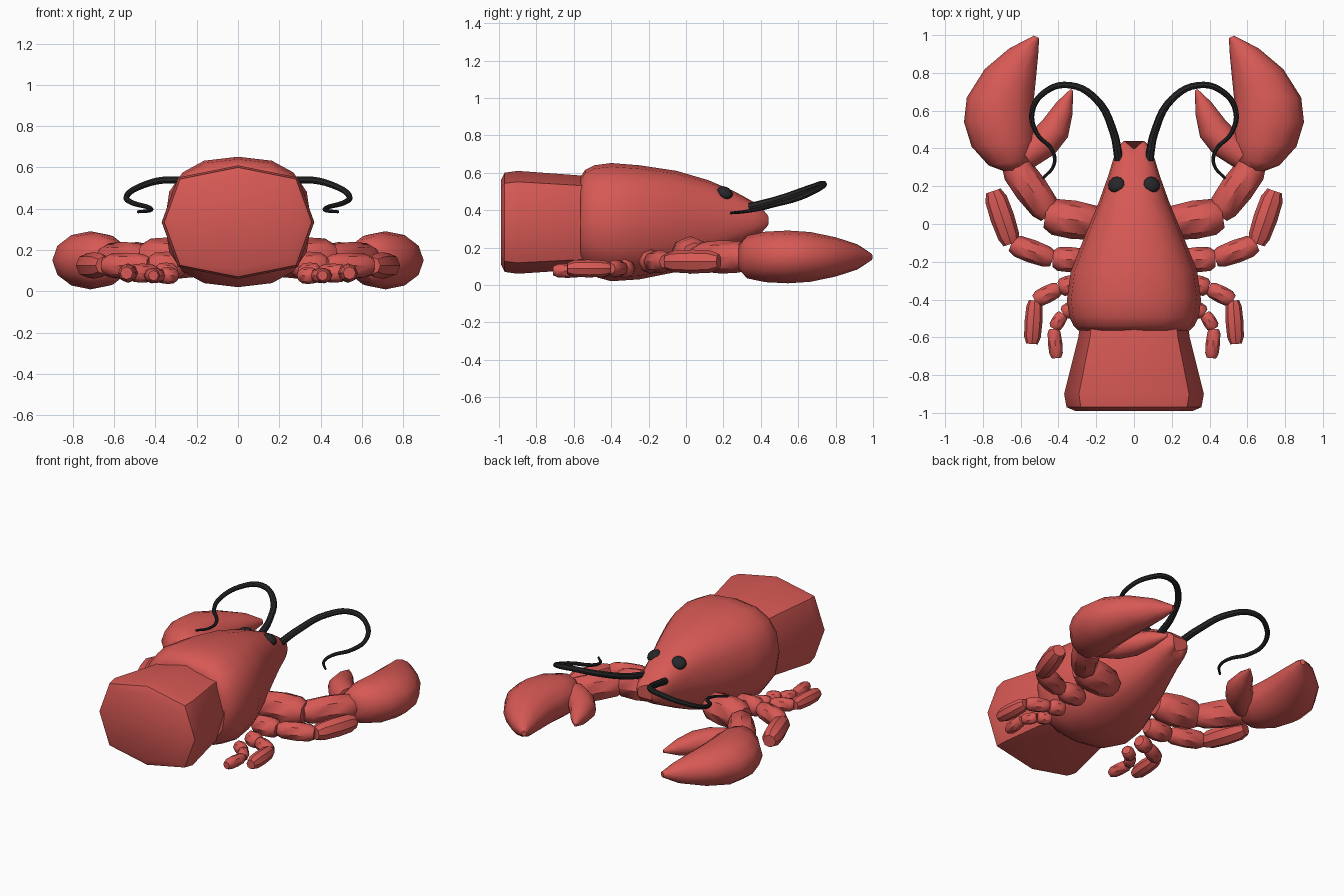
import bpy, bmesh, math
from mathutils import Vector

if "Cube" in bpy.data.objects:
    bpy.data.objects.remove(bpy.data.objects["Cube"])


def material(name, rgb):
    m = bpy.data.materials.new(name)
    m.diffuse_color = (*rgb, 1)
    m.use_nodes = True
    m.node_tree.nodes["Principled BSDF"].inputs["Base Color"].default_value = m.diffuse_color
    return m


RED = material("shell red", (0.68, 0.10, 0.09))
BLACK = material("near black", (0.02, 0.02, 0.022))


def spow(v, e):
    return math.copysign(abs(v) ** e, v)


def finish(ob, mat, angle=42, mirror=False):
    ob.data.materials.append(mat)
    bpy.ops.object.select_all(action='DESELECT')
    ob.select_set(True)
    bpy.context.view_layer.objects.active = ob
    bpy.ops.object.shade_smooth_by_angle(angle=math.radians(angle))
    if mirror:
        ob.modifiers.new("Mirror", 'MIRROR').use_mirror_merge = False
    return ob


def loft(name, rings, sides=12, power=2.0, mirror=False, angle=42):
    """Rings: (outer xy, inner xy, centre z, half height), joined and capped."""
    bm = bmesh.new()
    loops = []
    for p, q, z, h in rings:
        p, q = Vector(p), Vector(q)
        mid, half = (p + q) / 2, (p - q) / 2
        loop = []
        for i in range(sides):
            a = math.tau * i / sides
            xy = mid + half * spow(math.cos(a), 2 / power)
            loop.append(bm.verts.new((xy.x, xy.y, z + h * spow(math.sin(a), 2 / power))))
        loops.append(loop)
    for a, b in zip(loops, loops[1:]):
        for i in range(sides):
            j = (i + 1) % sides
            bm.faces.new((a[i], a[j], b[j], b[i]))
    bm.faces.new(loops[0])
    bm.faces.new(loops[-1])
    bmesh.ops.recalc_face_normals(bm, faces=bm.faces)
    me = bpy.data.meshes.new(name)
    bm.to_mesh(me)
    bm.free()
    ob = bpy.data.objects.new(name, me)
    bpy.context.collection.objects.link(ob)
    return finish(ob, RED, angle, mirror)


def segment(name, a, b, r, z, r_end=None):
    """Limb segment with pinched ends, mirrored across the body."""
    a, b = Vector(a), Vector(b)
    d = (b - a).normalized()
    n = Vector((d.y, -d.x))
    r_end = r_end or r
    rings = []
    for t, k in ((0, .68), (.14, .93), (.5, 1.03), (.84, .96), (1, .66)):
        rad = (r + (r_end - r) * t) * k
        c = a.lerp(b, t)
        rings.append((c + n * rad, c - n * rad, z, rad))
    loft(name, rings, sides=8, mirror=True)


def body(name, sections, **kw):
    """Sections: (y, half width, bottom z, top z)."""
    return loft(name, [((w, y), (-w, y), (lo + hi) / 2, (hi - lo) / 2)
                       for y, w, lo, hi in sections], **kw)


# Carapace with a small notch at the snout
shell = body("carapace", [
    (-.565, .295, .09, .575), (-.54, .32, .07, .615), (-.49, .343, .045, .64),
    (-.40, .355, .02, .652), (-.25, .335, .03, .64), (-.05, .255, .07, .61),
    (.12, .185, .13, .56), (.26, .135, .20, .50), (.36, .105, .25, .445),
    (.415, .08, .275, .415), (.44, .055, .30, .39)], sides=16, power=2.5)
for v in shell.data.vertices:
    if v.co.y > .40:
        v.co.y -= .045 * max(0, 1 - abs(v.co.x) / .05)

# Tail block, eight sided
body("tail", [(-.50, .28, .085, .58), (-.60, .295, .08, .588), (-.90, .37, .06, .61),
              (-.97, .357, .07, .60), (-.99, .31, .11, .56)], sides=8, power=2.9, angle=50)

# Claws
loft("claw", [
    ((.69, .28), (.59, .29), .15, .07), ((.77, .31), (.545, .345), .15, .115),
    ((.86, .41), (.52, .44), .15, .135), ((.90, .54), (.53, .55), .15, .141),
    ((.885, .67), (.53, .66), .15, .133), ((.79, .82), (.518, .78), .15, .105),
    ((.66, .93), (.507, .90), .15, .068), ((.53, .997), (.502, .985), .15, .018)],
    mirror=True)
loft("claw_thumb", [
    ((.62, .42), (.53, .30), .15, .085), ((.55, .48), (.42, .37), .15, .088),
    ((.48, .555), (.35, .46), .15, .075), ((.41, .645), (.326, .58), .15, .05),
    ((.335, .715), (.322, .705), .15, .01)], mirror=True)

# Claw arms
segment("upper_arm", (.17, .0), (.47, .045), .098, .16, .10)
segment("forearm", (.445, .05), (.65, .33), .085, .15, .088)

# Walking legs: joint points, radii and height for each pair
legs = {
    "front_leg": ([(.26, -.19), (.43, -.185), (.65, -.105), (.745, .175)], (.065, .06, .062), .125),
    "middle_leg": ([(.30, -.31), (.395, -.34), (.525, -.405), (.54, -.635)], (.05, .045, .046), .088),
    "rear_leg": ([(.30, -.43), (.375, -.475), (.425, -.555), (.41, -.71)], (.04, .036, .037), .076),
}
for name, (pts, radii, z) in legs.items():
    for i, r in enumerate(radii):
        segment(f"{name}_{i + 1}", pts[i], pts[i + 1], r, z)

# Eyes
for s, side in ((1, "right"), (-1, "left")):
    bpy.ops.mesh.primitive_uv_sphere_add(segments=12, ring_count=8, radius=1,
                                         location=(s * .093, .208, .492),
                                         rotation=(math.radians(-25), s * math.radians(25), 0))
    eye = bpy.context.object
    eye.name = f"eye_{side}"
    eye.scale = (.048, .045, .03)
    finish(eye, BLACK)

# Antennae as tapered curves
path = [(.08, .34, .415), (.11, .49, .455), (.20, .66, .515), (.34, .735, .54),
        (.47, .70, .51), (.54, .59, .46), (.515, .48, .43), (.43, .385, .405),
        (.425, .31, .392), (.485, .24, .385)]
for s, side in ((1, "right"), (-1, "left")):
    cu = bpy.data.curves.new("antenna", 'CURVE')
    cu.dimensions = '3D'
    cu.bevel_depth = .023
    cu.bevel_resolution = 2
    cu.resolution_u = 5
    cu.use_fill_caps = True
    sp = cu.splines.new('BEZIER')
    sp.bezier_points.add(len(path) - 1)
    for i, (bp, (x, y, z)) in enumerate(zip(sp.bezier_points, path)):
        bp.co = (s * x, y, z)
        bp.handle_left_type = bp.handle_right_type = 'AUTO'
        bp.radius = 1 - .68 * i / (len(path) - 1)
    ob = bpy.data.objects.new(f"antenna_{side}", cu)
    bpy.context.collection.objects.link(ob)
    bpy.ops.object.select_all(action='DESELECT')
    ob.select_set(True)
    bpy.context.view_layer.objects.active = ob
    bpy.ops.object.convert(target='MESH')
    finish(bpy.context.object, BLACK)
